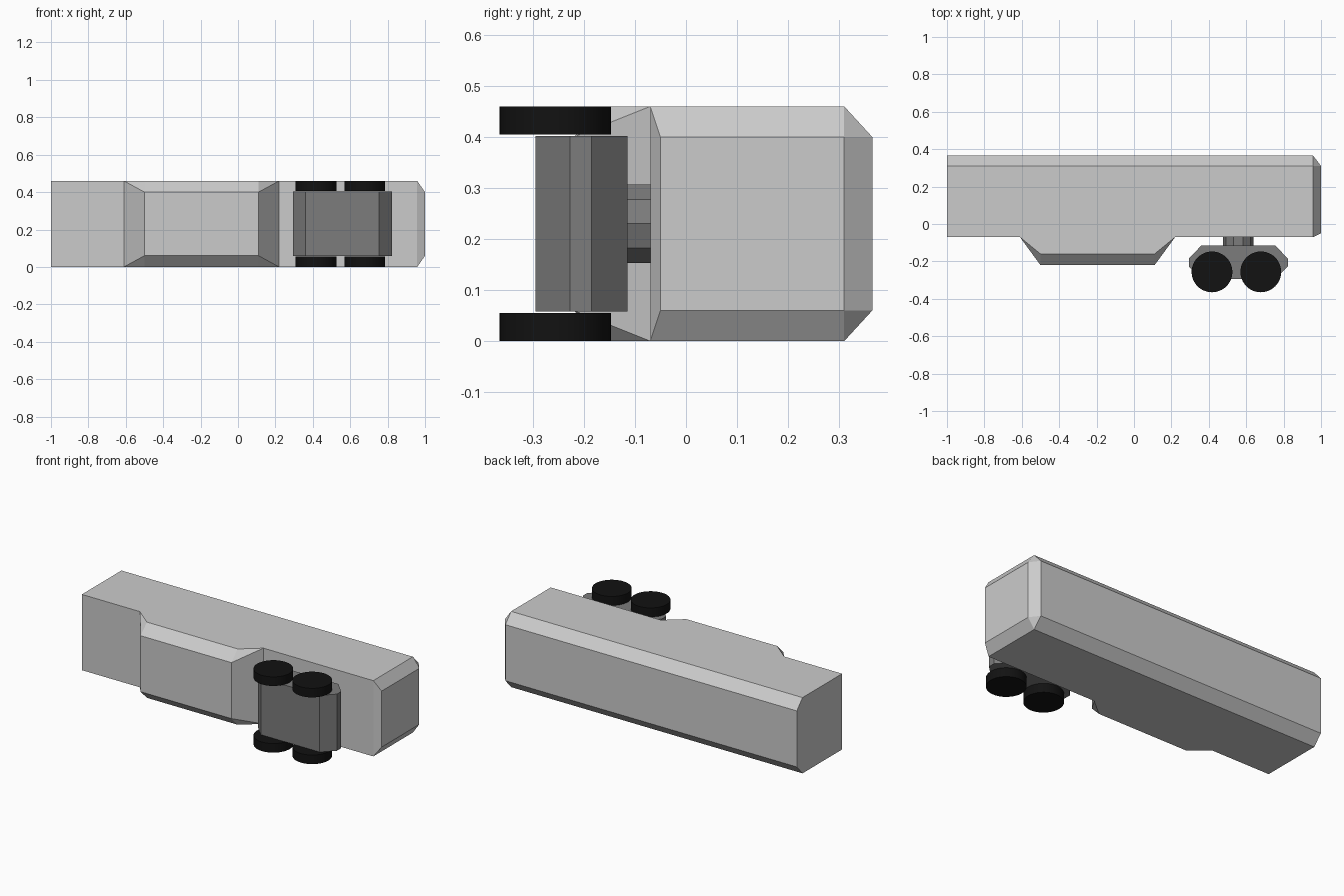
import bpy, bmesh, math
from mathutils import Matrix

if "Cube" in bpy.data.objects:
    bpy.data.objects.remove(bpy.data.objects["Cube"])


def material(name, v):
    m = bpy.data.materials.new(name)
    m.diffuse_color = (v, v, v, 1)
    m.use_nodes = True
    m.node_tree.nodes["Principled BSDF"].inputs["Base Color"].default_value = m.diffuse_color
    return m


dark_grey = material("dark_grey", 0.2)
black = material("black", 0.006)


def finish(name, bm, mat=None):
    bmesh.ops.recalc_face_normals(bm, faces=bm.faces)
    me = bpy.data.meshes.new(name)
    bm.to_mesh(me)
    bm.free()
    ob = bpy.data.objects.new(name, me)
    bpy.context.collection.objects.link(ob)
    if mat:
        me.materials.append(mat)
    return ob


def hull(name, pts, mat=None):
    """Convex faceted block through the given corner points."""
    bm = bmesh.new()
    for p in pts:
        bm.verts.new(p)
    bmesh.ops.convex_hull(bm, input=bm.verts)
    bmesh.ops.dissolve_limit(bm, angle_limit=0.01, verts=bm.verts, edges=bm.edges)
    return finish(name, bm, mat)


def cylinder(name, r, depth, sides, matrix, mat):
    bm = bmesh.new()
    bmesh.ops.create_cone(bm, cap_ends=True, segments=sides, radius1=r,
                          radius2=r, depth=depth, matrix=matrix)
    return finish(name, bm, mat)


H, C = 0.46, 0.06          # overall height and chamfer size

# Car body: chamfered roof edges along its length, bevelled nose, flat rear
section = [(-0.07, 0), (0.31, 0), (0.365, C), (0.365, H - C), (0.31, H), (-0.07, H)]
nose = [(1, y, z) for y in (-0.05, 0.31) for z in (C, H - C)]
hull("car_body", [(x, y, z) for x in (-1, 0.958) for y, z in section] + nose)

# Under-floor equipment box with sloped ends
belly = [(-0.07, 0), (-0.07, H)]
keel = [(-0.16, 0), (-0.22, C), (-0.22, H - C), (-0.16, H)]
hull("underfloor_box",
     [(x, y, z) for x in (-0.61, 0.22) for y, z in belly]
     + [(x, y, z) for x in (-0.5, 0.11) for y, z in keel])

# Bogie frame
profile = [(0.36, -0.115), (0.755, -0.115), (0.823, -0.185), (0.823, -0.227),
           (0.755, -0.295), (0.36, -0.295), (0.293, -0.227), (0.293, -0.185)]
hull("bogie_frame", [(x, y, z) for x, y in profile for z in (0.058, 0.402)], dark_grey)

# Bogie pivot
cylinder("bogie_pivot", 0.081, 0.055, 10,
         Matrix.Translation((0.557, -0.0925, H / 2)) @ Matrix.Rotation(math.pi / 2, 4, 'X')
         @ Matrix.Rotation(math.pi / 2, 4, 'Z'), dark_grey)

# Wheels
for i, x in enumerate((0.417, 0.678)):
    for side, z in (("left", 0.0275), ("right", H - 0.0275)):
        ob = cylinder(f"wheel_{side}_{i + 1}", 0.109, 0.055, 48,
                      Matrix.Translation((x, -0.256, z)), black)
        bpy.ops.object.select_all(action='DESELECT')
        ob.select_set(True)
        bpy.context.view_layer.objects.active = ob
        bpy.ops.object.shade_smooth_by_angle()
